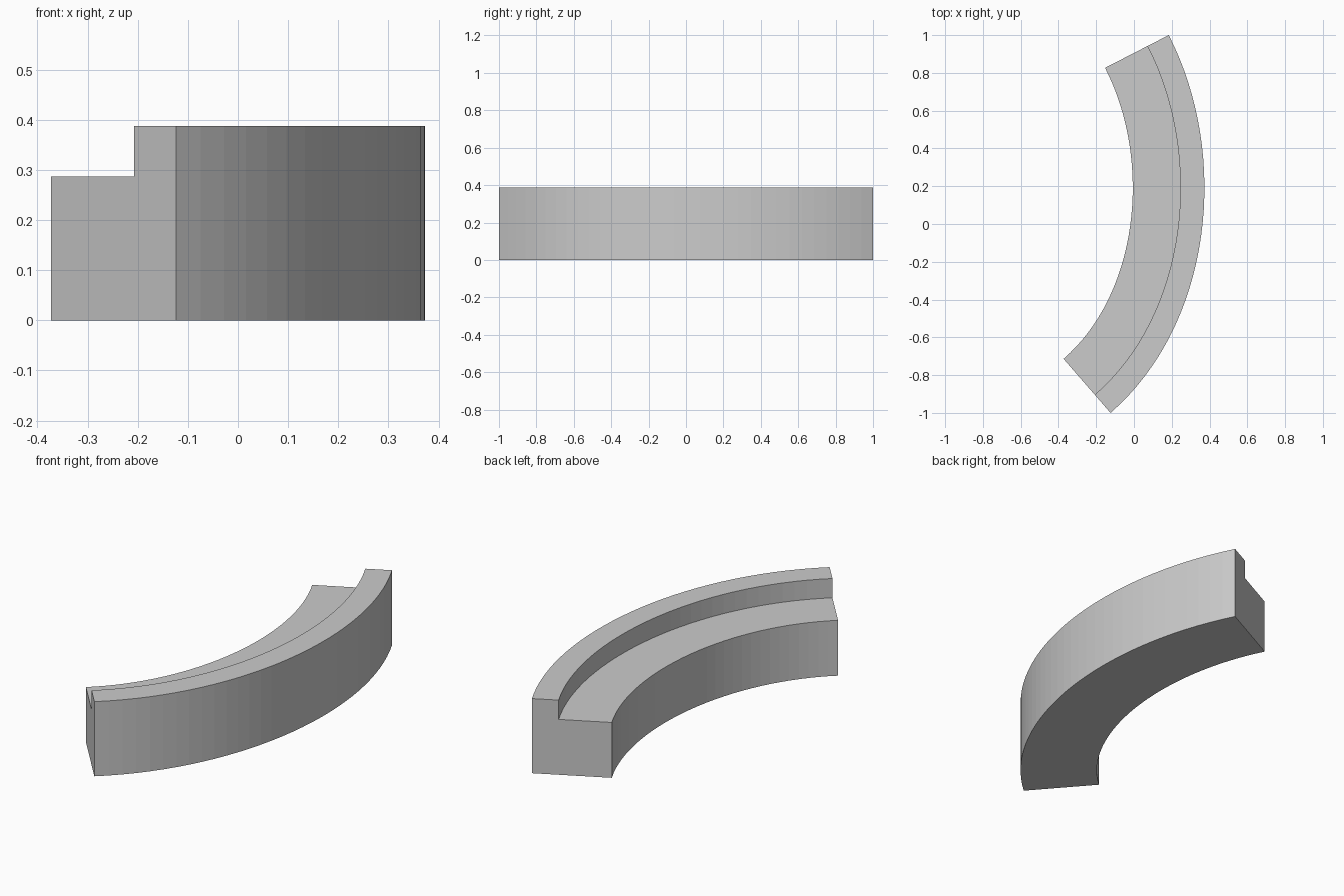
import bpy
import bmesh
from mathutils import Vector

cube = bpy.data.objects.get("Cube")
if cube:
    bpy.data.objects.remove(cube, do_unlink=True)

SEGMENTS = 32
WIDTH, LIP = 0.379, 0.127
LOW, HIGH = 0.287, 0.387

# Stepped cross-section: (distance inward from the outer edge, height)
profile = [(0, 0), (0, HIGH), (LIP, HIGH), (LIP, LOW), (WIDTH, LOW), (WIDTH, 0)]

# Outer edge of the curved block, as one cubic curve
start, end = Vector((0.184, 1.0)), Vector((-0.124, -1.0))
handle_a = start + 0.716 * Vector((0.457, -0.889))
handle_b = end + 0.716 * Vector((0.755, 0.656))


def path_point(t):
    s = 1 - t
    return s**3 * start + 3 * s * s * t * handle_a + 3 * s * t * t * handle_b + t**3 * end


def path_inward(t):
    s = 1 - t
    tangent = s * s * (handle_a - start) + 2 * s * t * (handle_b - handle_a) + t * t * (end - handle_b)
    tangent.normalize()
    return Vector((tangent.y, -tangent.x))


# Sweep the section along the curve
bm = bmesh.new()
rings = []
for i in range(SEGMENTS + 1):
    t = i / SEGMENTS
    base, inward = path_point(t), path_inward(t)
    rings.append([bm.verts.new((*(base + inward * d), z)) for d, z in profile])

for ring, following in zip(rings, rings[1:]):
    for j in range(len(profile)):
        k = (j + 1) % len(profile)
        bm.faces.new((ring[j], ring[k], following[k], following[j]))

# Flat end caps
bm.faces.new(rings[0])
bm.faces.new(rings[-1])
bmesh.ops.recalc_face_normals(bm, faces=bm.faces)

mesh = bpy.data.meshes.new("curved_stepped_block")
bm.to_mesh(mesh)
bm.free()

# Plain grey finish
grey = bpy.data.materials.new("plain_grey")
grey.use_nodes = True
colour = (0.6, 0.6, 0.6, 1)
grey.diffuse_color = colour
for node in grey.node_tree.nodes:
    if node.type == "BSDF_PRINCIPLED":
        node.inputs["Base Color"].default_value = colour
mesh.materials.append(grey)

block = bpy.data.objects.new("curved_stepped_block", mesh)
bpy.context.collection.objects.link(block)
